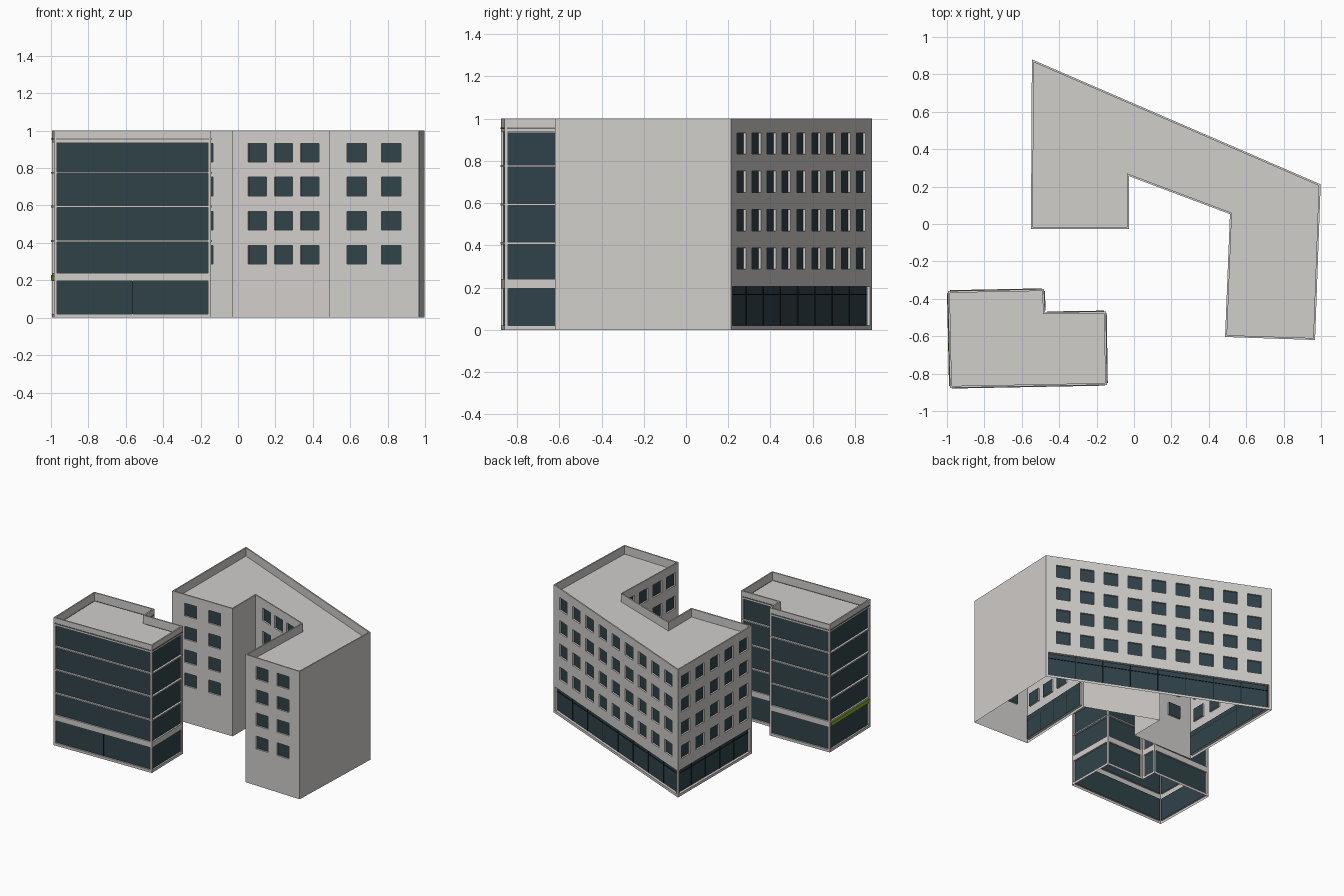
import bpy, bmesh
from mathutils import Vector

if "Cube" in bpy.data.objects:
    bpy.data.objects.remove(bpy.data.objects["Cube"])


def material(name, rgb):
    m = bpy.data.materials.new(name)
    m.diffuse_color = (*rgb, 1.0)
    m.use_nodes = True
    m.node_tree.nodes["Principled BSDF"].inputs["Base Color"].default_value = m.diffuse_color
    return m


WALL = material("light grey concrete", (0.64, 0.62, 0.60))
GLASS = material("dark teal glass", (0.030, 0.056, 0.067))
TRIM = material("dark grey trim", (0.16, 0.16, 0.16))
MULLION = material("black mullion", (0.010, 0.018, 0.020))
GREEN = material("green sign", (0.22, 0.42, 0.015))

TOP, ROOF, PARAPET = 1.0, 0.935, 0.01
ROWS = [0.287, 0.469, 0.651, 0.832]      # window sill heights
WIN_H = 0.1


class Wall:
    """Local frame of one facade: s along, z up, o outward."""
    def __init__(self, a, b):
        self.a, d = Vector(a), Vector(b) - Vector(a)
        self.len = d.length
        self.u = d.normalized()
        self.n = Vector((self.u.y, -self.u.x))

    def at(self, s, z, o=0.0):
        p = self.a + self.u * s + self.n * o
        return (p.x, p.y, z)


def quad(bm, pts, mat):
    f = bm.faces.new([bm.verts.new(p) for p in pts])
    f.material_index = mat


def facade(bm, w, holes):
    """Wall sheet with recessed glass; holes are (s0, s1, z0, z1, depth)."""
    ss = sorted({0.0, w.len} | {round(v, 5) for h in holes for v in h[:2]})
    zs = sorted({0.0, TOP} | {round(v, 5) for h in holes for v in h[2:4]})
    for s0, s1 in zip(ss, ss[1:]):
        for z0, z1 in zip(zs, zs[1:]):
            sm, zm = (s0 + s1) / 2, (z0 + z1) / 2
            if not any(h[0] < sm < h[1] and h[2] < zm < h[3] for h in holes):
                quad(bm, [w.at(s0, z0), w.at(s1, z0), w.at(s1, z1), w.at(s0, z1)], 0)
    for s0, s1, z0, z1, d in holes:
        ring = [(s0, z0), (s1, z0), (s1, z1), (s0, z1)]
        quad(bm, [w.at(s, z, -d) for s, z in ring], 1)
        for i in range(4):              # reveals
            p, q = ring[i], ring[(i + 1) % 4]
            quad(bm, [w.at(*p), w.at(*q), w.at(*q, -d), w.at(*p, -d)], 0)


def roof(bm, walls):
    """Parapet cap, parapet inner face and roof deck."""
    inner = []
    for i, w in enumerate(walls):
        n0, n1 = walls[i - 1].n, w.n
        inner.append(w.a - (n0 + n1) * (PARAPET / (1 + n0.dot(n1))))
    for i, w in enumerate(walls):
        p, q = inner[i], inner[(i + 1) % len(inner)]
        quad(bm, [w.at(0, TOP), w.at(w.len, TOP), (*q, TOP), (*p, TOP)], 0)
        quad(bm, [(*p, TOP), (*q, TOP), (*q, ROOF), (*p, ROOF)], 0)
    quad(bm, [(*p, ROOF) for p in inner], 0)


def finish(bm, name, mats):
    bmesh.ops.remove_doubles(bm, verts=bm.verts, dist=1e-5)
    me = bpy.data.meshes.new(name)
    bm.to_mesh(me)
    bm.free()
    for m in mats:
        me.materials.append(m)
    ob = bpy.data.objects.new(name, me)
    bpy.context.collection.objects.link(ob)


def bars(name, mat, items):
    """Boxes laid on facades: (wall, s0, s1, z0, z1, o0, o1)."""
    bm = bmesh.new()
    for w, s0, s1, z0, z1, o0, o1 in items:
        v = [bm.verts.new(w.at(s, z, o)) for o in (o0, o1)
             for s, z in ((s0, z0), (s1, z0), (s1, z1), (s0, z1))]
        for f in ((3, 2, 1, 0), (4, 5, 6, 7), (0, 1, 5, 4),
                  (1, 2, 6, 5), (2, 3, 7, 6), (3, 0, 4, 7)):
            bm.faces.new([v[i] for i in f])
    finish(bm, name, [mat])


def make_walls(pts):
    return [Wall(p, pts[(i + 1) % len(pts)]) for i, p in enumerate(pts)]


mullions = []

# Courtyard building, counter-clockwise from the west wing's front left corner
block = make_walls([(-0.551, -0.027), (-0.027, -0.027), (-0.027, 0.256), (0.513, 0.053),
                    (0.487, -0.604), (0.968, -0.62), (0.998, 0.212), (-0.546, 0.88)])
# per wall: window columns, pitch, ground floor glass panels
LAYOUT = [(2, 0.205, 0), (0, 0, 0), (3, 0.15, 0), (4, 0.16, 4),
          (2, 0.185, 0), (0, 0, 0), (9, 0.178, 8), (5, 0.178, 5)]
bm = bmesh.new()
for w, (cols, pitch, panels) in zip(block, LAYOUT):
    holes = []
    for c in range(cols):
        mid = w.len / 2 + (c - (cols - 1) / 2) * pitch
        holes += [(mid - 0.052, mid + 0.052, z, z + WIN_H, 0.013) for z in ROWS]
    if panels:
        s0, s1 = 0.02, w.len - 0.02
        holes.append((s0, s1, 0.02, 0.205, 0.02))
        for k in range(1, panels):
            s = s0 + (s1 - s0) * k / panels
            mullions.append((w, s - 0.003, s + 0.003, 0.02, 0.205, -0.02, -0.016))
        mullions.append((w, s0, s1, 0.164, 0.169, -0.02, -0.016))
    facade(bm, w, holes)
roof(bm, block)
finish(bm, "courtyard_building", [WALL, GLASS])

# Glass-fronted building, counter-clockwise from its front left corner
tower = make_walls([(-0.984, -0.876), (-0.144, -0.86), (-0.15, -0.467),
                    (-0.476, -0.472), (-0.481, -0.348), (-0.995, -0.358)])
bands, cornice = [], []
bm = bmesh.new()
for i, w in enumerate(tower):
    s0, s1 = 0.016, w.len - 0.016
    facade(bm, w, [(s0, s1, 0.02, 0.195, 0.012), (s0, s1, 0.24, 0.938, 0.012)])
    for z in (0.41, 0.594, 0.775):
        bands.append((w, s0 - 0.006, s1 + 0.006, z - 0.005, z + 0.005, -0.012, 0.004))
    cornice.append((w, s0 - 0.004, s1 + 0.004, 0.952, 0.959, -0.002, 0.004))
    if i == 0:
        mullions.append((w, w.len / 2 - 0.003, w.len / 2 + 0.003, 0.02, 0.195, -0.012, -0.008))
roof(bm, tower)
finish(bm, "glass_building", [WALL, GLASS])

# Applied details
bars("floor_bands", WALL, bands)
bars("cornice_line", TRIM, cornice)
bars("shopfront_mullions", MULLION, mullions)
side = tower[5]
bars("green_strip", GREEN, [(side, 0.012, side.len - 0.012, 0.2, 0.228, 0.0, 0.005)])
